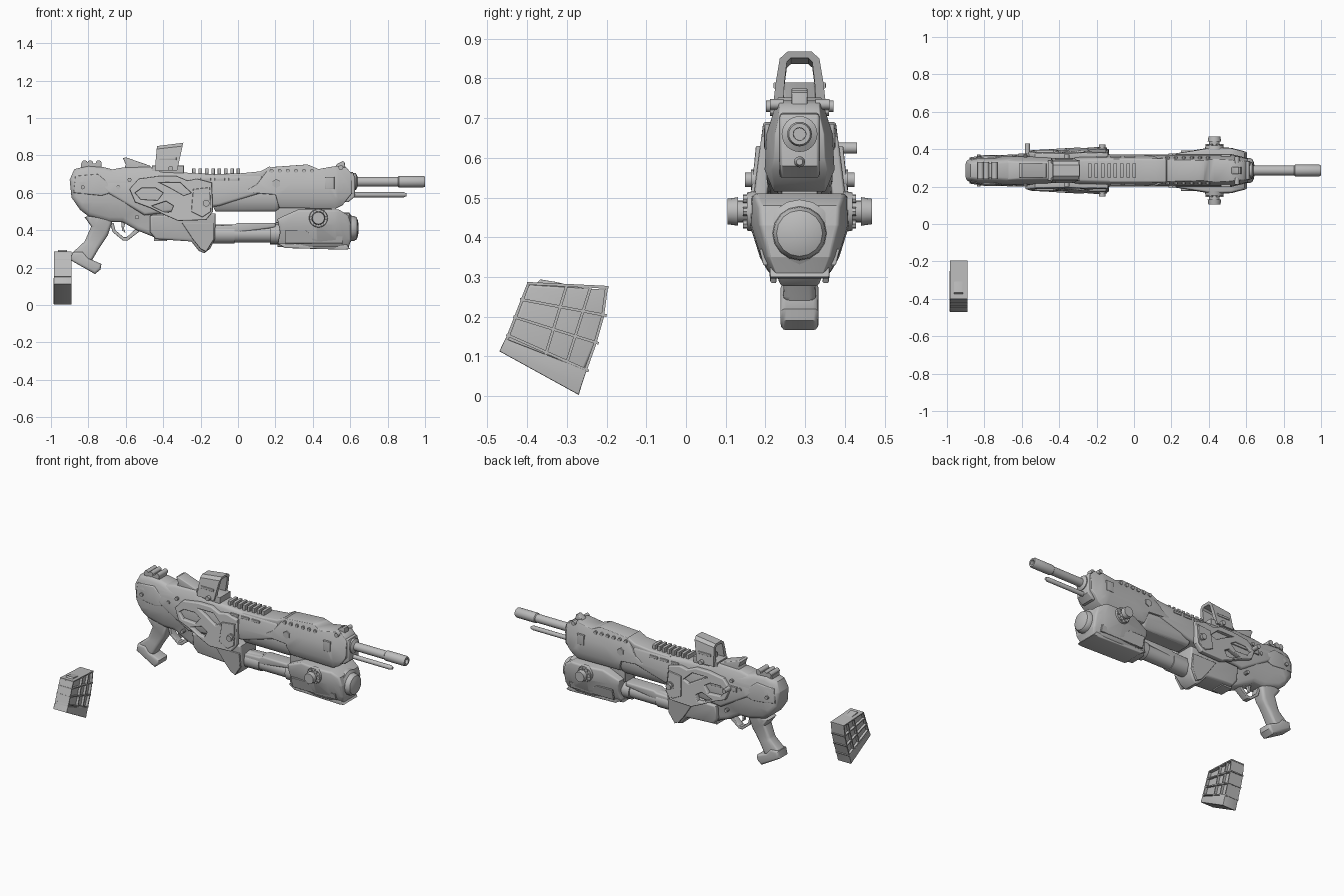
import bpy, bmesh, math
from mathutils import Vector

if "Cube" in bpy.data.objects:
    bpy.data.objects.remove(bpy.data.objects["Cube"])

CY = 0.286  # centre plane of the rifle
grey = bpy.data.materials.new("mid_grey")
grey.diffuse_color = (0.5, 0.5, 0.5, 1)
grey.use_nodes = True
grey.node_tree.nodes["Principled BSDF"].inputs["Base Color"].default_value = grey.diffuse_color


def lerp(table, v):
    if v <= table[0][0]:
        return table[0][1]
    for (a, p), (b, q) in zip(table, table[1:]):
        if v <= b:
            return p + (q - p) * (v - a) / (b - a)
    return table[-1][1]


def finish(ob, angle=35):
    ob.data.materials.clear()
    ob.data.materials.append(grey)
    bpy.ops.object.select_all(action='DESELECT')
    ob.select_set(True)
    bpy.context.view_layer.objects.active = ob
    bpy.ops.object.shade_smooth_by_angle(angle=math.radians(angle))
    return ob


def add(name, bm, loc=(0, CY, 0), angle=35):
    bmesh.ops.recalc_face_normals(bm, faces=bm.faces[:])
    me = bpy.data.meshes.new(name)
    bm.to_mesh(me)
    bm.free()
    ob = bpy.data.objects.new(name, me)
    ob.location = loc
    bpy.context.collection.objects.link(ob)
    return finish(ob, angle)


def slab(name, pts, widths, taper=((0, 1),), bevel=0.01, loc=(0, CY, 0)):
    """Side outline (x, z) made solid; half width follows height, times a factor along x."""
    if not isinstance(widths, (list, tuple)):
        widths = ((0, widths),)
    ref = max(w for _, w in widths)
    bm = bmesh.new()
    f = bm.faces.new([bm.verts.new((x, -ref, z)) for x, z in pts])
    new = bmesh.ops.extrude_face_region(bm, geom=[f])['geom']
    for v in new:
        if isinstance(v, bmesh.types.BMVert):
            v.co.y = ref
    rim = [e for e in bm.edges if abs(e.verts[0].co.y - e.verts[1].co.y) < 1e-6]
    if bevel:
        bmesh.ops.bevel(bm, geom=rim, offset=bevel, segments=3, profile=0.5,
                        affect='EDGES', clamp_overlap=True)
    bmesh.ops.triangulate(bm, faces=[f for f in bm.faces if len(f.verts) > 4])
    for axis, table in ((2, widths), (0, taper)):
        for v, _ in (table if len(table) > 1 else ()):
            co, no = Vector(), Vector()
            co[axis], no[axis] = v, 1
            bmesh.ops.bisect_plane(bm, geom=bm.verts[:] + bm.edges[:] + bm.faces[:],
                                   plane_co=co, plane_no=no)
    for v in bm.verts:
        v.co.y *= lerp(widths, v.co.z) / ref * lerp(taper, v.co.x)
    return add(name, bm, loc)


def box(name, x0, x1, y0, y1, z0, z1):
    y0, y1 = min(y0, y1), max(y0, y1)
    pts = [(x0, z0), (x1, z0), (x1, z1), (x0, z1)]
    return slab(name, pts, (y1 - y0) / 2, bevel=0.003, loc=(0, CY + (y0 + y1) / 2, 0))


def lathe(name, prof, z, n=24, y=0):
    """Turned part along x from (x, radius) points."""
    bm = bmesh.new()
    rings = [[bm.verts.new((x, y + r * math.cos(math.tau * k / n), z + r * math.sin(math.tau * k / n)))
              for k in range(n)] for x, r in prof]
    for a, b in zip(rings, rings[1:]):
        for k in range(n):
            bm.faces.new((a[k], a[k - 1], b[k - 1], b[k]))
    bm.faces.new(rings[0])
    bm.faces.new(rings[-1])
    return add(name, bm)


def pin(name, x, z, y0, y1, r, r2=None, n=16):
    """Round stub pointing sideways."""
    bm = bmesh.new()
    bmesh.ops.create_cone(bm, cap_ends=True, segments=n, radius1=r, radius2=r2 or r, depth=1)
    for v in bm.verts:
        v.co = Vector((x + v.co.x, y0 + (v.co.z + 0.5) * (y1 - y0), z + v.co.y))
    return add(name, bm)


def panel(name, outlines, y, thick, side, slope, zref, bevel=0.006):
    """Side panel with openings, leaning outward towards the bottom."""
    cu = bpy.data.curves.new(name, 'CURVE')
    cu.dimensions, cu.fill_mode = '2D', 'BOTH'
    cu.extrude, cu.bevel_depth, cu.bevel_resolution, cu.offset = thick / 2 - bevel, bevel, 2, -bevel
    for pts in outlines:
        sp = cu.splines.new('POLY')
        sp.points.add(len(pts) - 1)
        sp.use_cyclic_u = True
        for p, (x, z) in zip(sp.points, pts):
            p.co = (x, z, 0, 1)
    ob = bpy.data.objects.new(name, cu)
    bpy.context.collection.objects.link(ob)
    bpy.ops.object.select_all(action='DESELECT')
    ob.select_set(True)
    bpy.context.view_layer.objects.active = ob
    bpy.ops.object.convert(target='MESH')
    ob = bpy.context.object
    for v in ob.data.vertices:
        x, h, d = v.co
        v.co = (x, side * (y + slope * (zref - h)) - d, h)
    ob.location.y = CY
    return finish(ob)


# Stock, receiver and grip
slab("rear_stock", [(-.9, .67), (-.875, .727), (-.8, .745), (-.72, .738), (-.64, .717), (-.5, .70), (-.4, .6),
     (-.37, .42), (-.44, .36), (-.54, .40), (-.62, .445), (-.69, .445), (-.8, .475), (-.845, .51), (-.89, .575)],
     [(.36, .05), (.45, .055), (.55, .078), (.66, .075), (.745, .05)], [(-.9, .75), (-.83, 1)], .025)
slab("stock_side_plate", [(-.88, .60), (-.87, .69), (-.75, .70), (-.7, .66), (-.68, .60), (-.73, .585)],
     [(.58, .084), (.7, .072)], [(-.9, .82), (-.8, 1)], .006)
slab("receiver", [(-.8, .70), (-.62, .735), (-.47, .74), (-.4, .715), (-.14, .70), (.13, .70), (.13, .6), (-.1, .53),
     (-.5, .48), (-.7, .6)], [(.48, .08), (.6, .085), (.68, .07), (.74, .045)], bevel=.015)
slab("pistol_grip", [(-.82, .47), (-.785, .42), (-.82, .34), (-.885, .28), (-.86, .22), (-.78, .24), (-.745, .30),
     (-.695, .375), (-.67, .45), (-.72, .5)], [(.25, .042), (.35, .036), (.47, .052)], bevel=.022)
slab("grip_foot", [(-.885, .285), (-.895, .24), (-.765, .166), (-.735, .19), (-.73, .22), (-.80, .25), (-.83, .285)],
     .048, bevel=.014)
guard = [(-.685, .44), (-.67, .39), (-.615, .345), (-.59, .345), (-.525, .395), (-.545, .41), (-.595, .363),
         (-.612, .363), (-.655, .40), (-.665, .44)]
slab("trigger_guard", guard, .022, bevel=.004)
slab("trigger", [(-.625, .45), (-.60, .45), (-.61, .41), (-.60, .385), (-.62, .40)], .01, bevel=.002)

# Rear top fittings
box("rear_cap", -.84, -.73, -.04, .04, .735, .758)
for x in (-.82, -.79, -.745):
    pin("rear_cap_roller", x, .758, -.045, .045, .016)
slab("top_lever", [(-.615, .785), (-.60, .79), (-.47, .745), (-.45, .70), (-.62, .70), (-.60, .75)], .04, bevel=.006)
pin("bolt_handle", -.57, .625, .06, .145, .014)
box("bolt_slot", -.62, -.38, .07, .09, .61, .64)

# Open sight hood: tapering frame swept along the gun
bm = bmesh.new()
ring = [(.068, .72), (.06, .79), (.05, .85), (.03, .868), (-.03, .868), (-.05, .85), (-.06, .79), (-.068, .72)]
hole = [(.042, .72), (.038, .79), (.032, .842), (.022, .852), (-.022, .852), (-.032, .842), (-.038, .79), (-.042, .72)]
ends = []
for base, tilt, drop in ((-.445, .08, .018), (-.325, .22, 0)):
    ends.append([[bm.verts.new((base + tilt * (z - .72), y, z - drop * (z - .72) / .148))
                  for y, z in loop] for loop in (ring, hole)])
(ao, ai), (bo, bi) = ends
for k in range(7):
    for a, b in ((ao, bo), (ai, bi), (ao, ai), (bo, bi)):
        bm.faces.new((a[k], a[k + 1], b[k + 1], b[k]))
for k in (0, 7):
    bm.faces.new((ao[k], ai[k], bi[k], bo[k]))
add("sight_hood", bm, angle=25)
box("sight_mount", -.46, -.29, -.055, .055, .69, .745)
box("sight_base_post", -.41, -.37, -.02, .02, .73, .775)
for s in (1, -1):
    pin("sight_screw", -.36, .73, s * .05, s * .085, .014)
    box("sight_side_rib", -.42, -.33, s * .055, s * .066, .775, .79)

# Side shrouds with openings, well and pivots
outer = [(-.58, .62), (-.53, .675), (-.42, .69), (-.33, .69), (-.27, .665), (-.22, .675), (-.14, .655), (-.134, .5),
         (-.17, .455), (-.32, .45), (-.40, .485), (-.47, .52), (-.55, .55)]
hole1 = [(-.55, .60), (-.515, .625), (-.44, .625), (-.40, .60), (-.43, .56), (-.52, .565)]
hole2 = [(-.46, .53), (-.385, .555), (-.345, .53), (-.36, .495), (-.40, .50)]
hole3 = [(-.42, .655), (-.31, .655), (-.25, .60), (-.29, .585), (-.36, .625)]
for s in (1, -1):
    panel("side_shroud", [outer, hole1, hole2, hole3], .09, .034, s, .13, .57)
    panel("shroud_boss", [[(-.24, .62), (-.15, .63), (-.145, .5), (-.19, .47), (-.25, .5)]], .108, .016, s, .1, .57, .004)
    pin("pivot_flange", -.17, .545, s * .10, s * .122, .026)
    pin("pivot_pin", -.17, .545, s * .12, s * .138, .018)
    for x, z in ((-.83, .63), (-.64, .63), (-.58, .67), (-.54, .47)):
        pin("body_rivet", x, z, s * .06, s * .086, .011, n=10)
slab("lower_well", [(-.47, .48), (-.12, .49), (-.123, .353), (-.15, .30), (-.18, .278), (-.21, .29), (-.25, .34),
     (-.44, .353), (-.47, .39)], [(.28, .05), (.36, .07), (.48, .085)], bevel=.012)
box("well_lip", -.45, -.38, -.045, .045, .342, .37)
for s in (1, -1):
    panel("well_cheek", [[(-.30, .44), (-.13, .44), (-.13, .35), (-.17, .285), (-.20, .30), (-.24, .35)]],
          .075, .016, s, -.1, .38, .004)

# Upper tube, foregrip tube and connectors
slab("upper_tube_cover", [(-.13, .61), (.22, .61), (.22, .515), (.2, .50), (-.12, .50), (-.13, .52)],
     [(.5, .05), (.55, .075), (.61, .075)], bevel=.015)
lathe("foregrip_tube", [(-.14, .052), (-.02, .052), (-.02, .046), (.17, .046), (.17, .055), (.25, .055)], .38)
slab("tube_sleeve", [(-.13, .425), (-.02, .43), (.0, .44), (.2, .44), (.2, .415), (-.13, .37)], .045, bevel=.01)
box("link_block", .2, .5, -.045, .045, .44, .56)

# Front cover with vents and sight
slab("front_cover", [(-.06, .61), (.04, .61), (.10, .645), (.15, .71), (.18, .738), (.37, .752), (.40, .74), (.43, .727),
     (.53, .745), (.58, .735), (.61, .70), (.61, .60), (.56, .535), (.52, .515), (.22, .52), (.2, .59)],
     [(.515, .065), (.57, .088), (.66, .083), (.75, .055)], [(-.06, .9), (.1, 1), (.52, 1), (.62, .72)], .014)
slab("top_cover_strip", [(-.13, .70), (.02, .705), (.12, .715), (.17, .742), (.19, .72), (.13, .67), (-.13, .66)],
     .064, bevel=.01)
for s in (1, -1):
    for k in range(6):
        pin("vent_stud", .18 + .043 * k, .717, s * .05, s * .0745, .011, n=10)
    box("cover_window", .465, .515, s * .07, s * .088, .62, .685)
    pin("cover_button", .205, .65, s * .07, s * .09, .024, n=6)
    for k in range(3):
        box("rail_side_slot", -.2 + .075 * k, -.145 + .075 * k, s * .06, s * .078, .665, .68)
    pin("front_sight_screw", .55, .735, s * .04, s * .075, .013)
for k in range(8):
    box("rail_tooth", -.245 + .034 * k, -.226 + .034 * k, -.038, .038, .69, .731)
slab("front_sight", [(.52, .74), (.53, .755), (.56, .77), (.57, .765), (.575, .73)], .02, bevel=.004)

# Barrel, lower rod and muzzle block
lathe("barrel", [(.55, .045), (.63, .045), (.64, .026), (.855, .026), (.86, .031), (.99, .031), (1, .027), (1, .016),
      (.93, .015)], .66)
lathe("lower_rod", [(.55, .014), (.885, .014), (.9, .008)], .59, 12)
slab("muzzle_block", [(.56, .72), (.615, .71), (.625, .68), (.625, .58), (.59, .55), (.56, .55)], .05, bevel=.008)

# Front lower housing with side knobs and round nose
slab("lower_housing", [(.21, .46), (.24, .475), (.32, .51), (.54, .51), (.59, .48), (.605, .43), (.605, .35), (.59, .305),
     (.21, .31), (.225, .39)], [(.305, .075), (.35, .1), (.43, .125), (.51, .122)],
     [(.2, .7), (.42, 1), (.52, .97), (.61, .78)], .012)
slab("housing_keel", [(.21, .33), (.58, .325), (.6, .3), (.57, .296), (.25, .305)], .075, bevel=.005)
lathe("round_nose", [(.54, .085), (.595, .085), (.605, .068), (.622, .066), (.635, .058), (.642, .04), (.645, .01)], .41, 16)
for s in (1, -1):
    pin("knob_disc", .43, .465, s * .11, s * .133, .052, .048, 20)
    pin("knob_collar", .43, .465, s * .13, s * .158, .028)
    pin("knob_cap", .43, .465, s * .155, s * .182, .036, .032)
    for k in range(6):
        a = math.tau * k / 6
        pin("knob_lug", .43 + .037 * math.cos(a), .465 + .037 * math.sin(a), s * .13, s * .142, .011, n=8)
    panel("housing_panel", [[(.25, .40), (.36, .40), (.40, .37), (.56, .37), (.56, .33), (.25, .33)]],
          .092, .014, s, -.25, .36, .003)

# Separate magazine: core, base and rib grid
MAG = (-.938, 0, 0)
mag = [slab("magazine_core", [(-.455, .125), (-.395, .28), (-.2, .268), (-.21, .2), (-.228, .135), (-.26, .06)], .032,
            bevel=.006, loc=MAG),
       slab("magazine_base", [(-.47, .113), (-.455, .145), (-.25, .065), (-.262, .03), (-.27, .003)], .048,
            bevel=.003, loc=MAG),
       slab("magazine_lip", [(-.39, .27), (-.367, .294), (-.33, .288), (-.25, .27)], .025, bevel=.003, loc=MAG)]
ribs = [(-.40, .284, -.195, .274), (-.418, .244, -.2, .203), (-.435, .2, -.22, .133), (-.452, .155, -.245, .063),
        (-.398, .28, -.458, .125), (-.3, .28, -.355, .10), (-.24, .275, -.3, .085), (-.2, .275, -.21, .2),
        (-.21, .2, -.23, .13), (-.23, .13, -.255, .06)]
for a, b, c, d in ribs:
    n = Vector((b - d, c - a)).normalized() * .0035
    mag.append(slab("magazine_rib", [(a + n.x, b + n.y), (c + n.x, d + n.y), (c - n.x, d - n.y), (a - n.x, b - n.y)],
                    .047, bevel=0, loc=MAG))
for ob in mag:
    ob.rotation_euler.z = math.pi / 2
